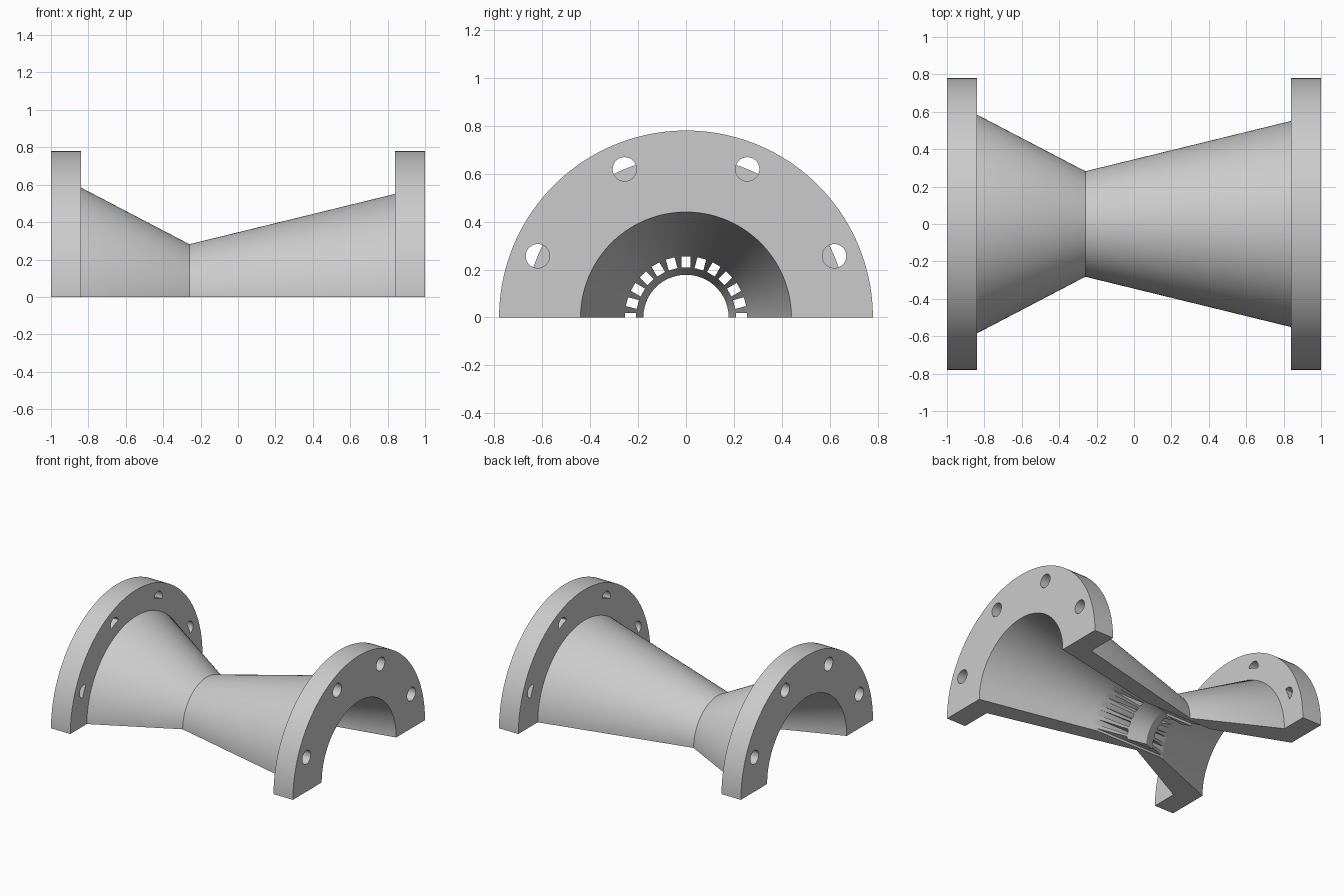
import bpy, bmesh
from math import pi, sin, cos, radians
from mathutils import Matrix

if "Cube" in bpy.data.objects:
    bpy.data.objects.remove(bpy.data.objects["Cube"], do_unlink=True)

# One plain grey for the whole fitting
grey = bpy.data.materials.new("plain_grey")
grey.use_nodes = True
grey.diffuse_color = (0.6, 0.6, 0.6, 1)
grey.node_tree.nodes["Principled BSDF"].inputs["Base Color"].default_value = (0.6, 0.6, 0.6, 1)

SEGMENTS = 72
THROAT = -0.26
FACE = 0.84          # inner face of each flange
SLOT_INNER, SLOT_OUTER = 0.208, 0.255


def make_object(name, bm):
    bmesh.ops.recalc_face_normals(bm, faces=bm.faces)
    mesh = bpy.data.meshes.new(name)
    bm.to_mesh(mesh)
    bm.free()
    obj = bpy.data.objects.new(name, mesh)
    bpy.context.collection.objects.link(obj)
    mesh.materials.append(grey)
    return obj


def half_lathe(name, profile):
    """Sweep a closed (x, radius) profile half a turn about x, with capped cut faces."""
    bm = bmesh.new()
    rings = []
    for i in range(SEGMENTS + 1):
        a = pi * i / SEGMENTS
        s = 0.0 if i in (0, SEGMENTS) else sin(a)
        rings.append([bm.verts.new((x, r * cos(a), r * s)) for x, r in profile])
    n = len(profile)
    for a, b in zip(rings, rings[1:]):
        for j in range(n):
            k = (j + 1) % n
            bm.faces.new((a[j], a[k], b[k], b[j]))
    bm.faces.new(rings[0])
    bm.faces.new(rings[-1])
    return make_object(name, bm)


def half_ring(name, x1, x2, inner, outer):
    return half_lathe(name, [(x1, outer), (x2, outer), (x2, inner), (x1, inner)])


def select_only(obj):
    bpy.ops.object.select_all(action='DESELECT')
    obj.select_set(True)
    bpy.context.view_layer.objects.active = obj


def combine(obj, other, operation):
    mod = obj.modifiers.new("combine", 'BOOLEAN')
    mod.operation = operation
    mod.solver = 'EXACT'
    mod.object = other
    select_only(obj)
    bpy.ops.object.modifier_apply(modifier=mod.name)
    bpy.data.objects.remove(other, do_unlink=True)


def bolt_holes(x):
    bm = bmesh.new()
    for k in range(4):
        a = radians(22.5 + 45 * k)
        place = Matrix.Translation((x, 0.67 * cos(a), 0.67 * sin(a))) @ Matrix.Rotation(pi / 2, 4, 'Y')
        bmesh.ops.create_cone(bm, cap_ends=True, segments=32, radius1=0.05,
                              radius2=0.05, depth=0.4, matrix=place)
    return make_object("bolt_hole_cutter", bm)


def slot_boxes():
    bm = bmesh.new()
    size = Matrix.Diagonal((1.2, SLOT_OUTER - SLOT_INNER, 0.038, 1))
    for k in range(13):
        turn = Matrix.Rotation(radians(15 * k), 4, 'X')
        place = Matrix.Translation((-0.2, (SLOT_OUTER + SLOT_INNER) / 2, 0))
        bmesh.ops.create_cube(bm, size=1, matrix=turn @ place @ size)
    return make_object("slot_cutter", bm)


def flange(name, side, bore):
    """Drilled flange whose holes are half closed by a collar at the inner face."""
    obj = half_ring(name, side * FACE, side, bore, 0.78)
    combine(obj, bolt_holes(side * 0.92), 'DIFFERENCE')
    collar = half_ring("collar", side * FACE, side * (FACE + 0.05), bore, 0.67)
    combine(obj, collar, 'UNION')
    return obj


# Converging and diverging shell, with slots running through the throat wall
shell = half_lathe("venturi_shell", [
    (-1, 0.585), (-FACE, 0.585), (THROAT, 0.282), (FACE, 0.551), (1, 0.551),
    (1, 0.44), (0.14, 0.261), (THROAT, 0.178), (-0.48, 0.265), (-1, 0.47)])
combine(shell, slot_boxes(), 'DIFFERENCE')

# End flanges fitted around the shell
parts = [shell,
         flange("wide_cone_flange", -1, 0.585),
         flange("long_cone_flange", 1, 0.551)]

for part in parts:
    select_only(part)
    bpy.ops.object.shade_smooth_by_angle(angle=radians(30))
